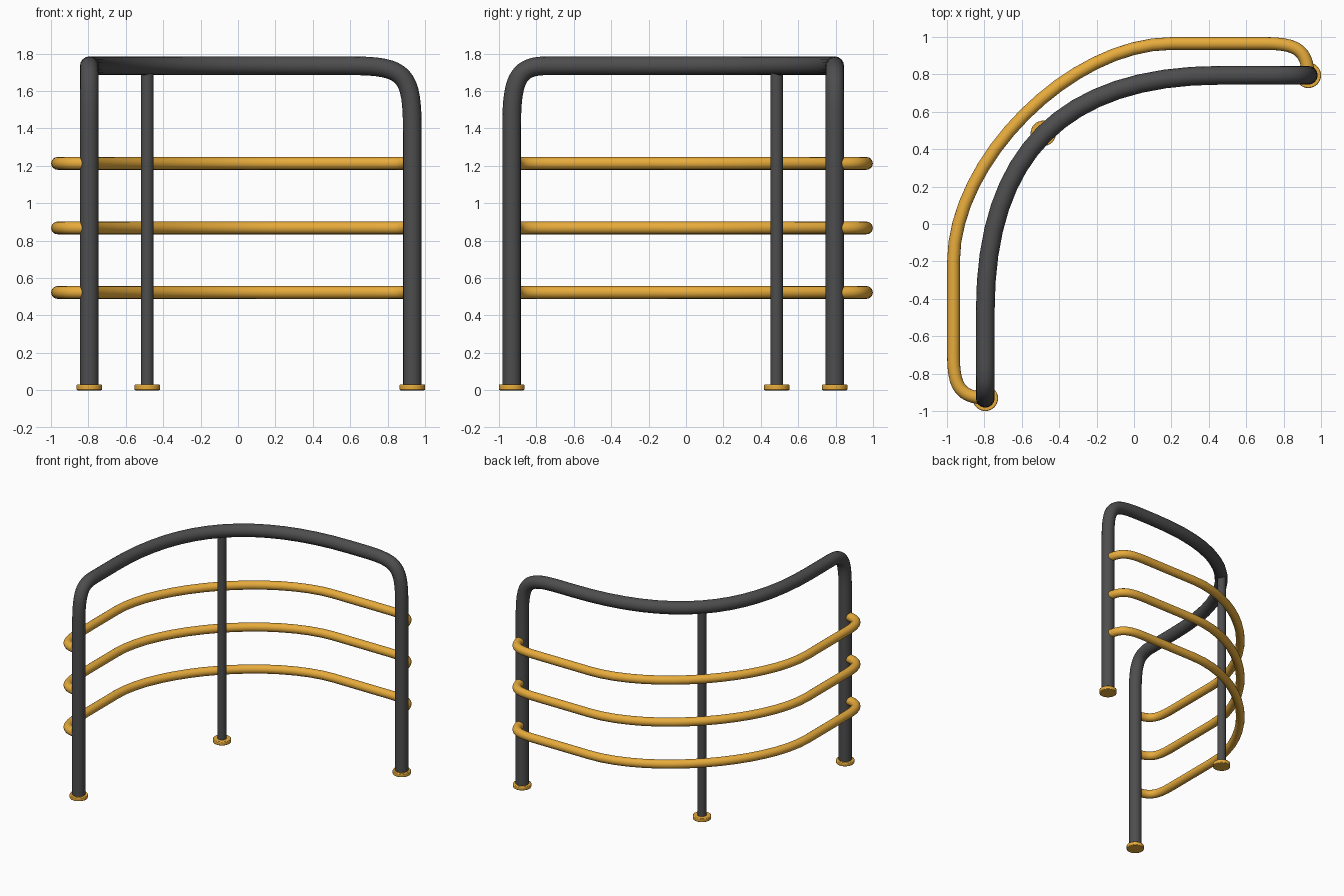
import bpy
from mathutils import Vector

if "Cube" in bpy.data.objects:
    bpy.data.objects.remove(bpy.data.objects["Cube"])


def material(name, color):
    m = bpy.data.materials.new(name)
    m.diffuse_color = color
    m.use_nodes = True
    m.node_tree.nodes["Principled BSDF"].inputs["Base Color"].default_value = m.diffuse_color
    return m


DARK = material("dark_metal", (0.075, 0.075, 0.075, 1))
GOLD = material("amber_metal", (0.80, 0.41, 0.045, 1))


def tube(name, knots, radius, mat):
    """Bezier tube; each knot is (point, handle_in, handle_out)."""
    cu = bpy.data.curves.new(name, 'CURVE')
    cu.dimensions = '3D'
    cu.resolution_u = 16
    cu.bevel_depth = radius
    cu.bevel_resolution = 6
    cu.use_fill_caps = True
    sp = cu.splines.new('BEZIER')
    sp.bezier_points.add(len(knots) - 1)
    for bp, (p, a, b) in zip(sp.bezier_points, knots):
        bp.handle_left_type = bp.handle_right_type = 'FREE'
        bp.co, bp.handle_left, bp.handle_right = Vector(p), Vector(a), Vector(b)
    ob = bpy.data.objects.new(name, cu)
    bpy.context.collection.objects.link(ob)
    cu.materials.append(mat)
    bpy.ops.object.select_all(action='DESELECT')
    ob.select_set(True)
    bpy.context.view_layer.objects.active = ob
    bpy.ops.object.convert(target='MESH')
    bpy.ops.object.shade_smooth_by_angle()


def cylinder(name, x, y, z0, z1, r, mat, bevel=0):
    bpy.ops.mesh.primitive_cylinder_add(vertices=32, radius=r, depth=z1 - z0,
                                        location=(x, y, (z0 + z1) / 2))
    ob = bpy.context.object
    ob.name = name
    ob.data.materials.append(mat)
    if bevel:
        mod = ob.modifiers.new("bevel", 'BEVEL')
        mod.width, mod.segments = bevel, 2
    bpy.ops.object.shade_smooth_by_angle()


# Main frame: two legs joined by a curved top bar
T = 1.735
tube("main_frame", [
    ((-.795, -.932, .02), (-.795, -.932, .02), (-.795, -.932, .5)),
    ((-.795, -.932, 1.42), (-.795, -.932, 1.0), (-.795, -.932, 1.68)),
    ((-.795, -.74, T), (-.795, -.89, T), (-.795, -.65, T)),
    ((-.795, -.46, T), (-.795, -.55, T), (-.795, .377, T)),
    ((.46, .795, T), (-.377, .795, T), (.50, .795, T)),
    ((.60, .795, T), (.56, .795, T), (.90, .795, T)),
    ((.932, .795, 1.38), (.932, .795, 1.69), (.932, .795, 1.0)),
    ((.932, .795, .02), (.932, .795, .5), (.932, .795, .02)),
], .05, DARK)

# Middle support post
cylinder("middle_post", -.485, .485, .02, 1.71, .033, DARK)

# Feet
for i, (x, y) in enumerate([(-.795, -.932), (.932, .795), (-.485, .485)]):
    cylinder(f"foot_{i + 1}", x, y, 0, .031, .068, GOLD, .005)

# Three bowed rails
E = .965
for i, z in enumerate((.523, .868, 1.213)):
    tube(f"rail_{i + 1}", [
        ((-.795, -.932, z), (-.795, -.932, z), (-.93, -.925, z)),
        ((-E, -.70, z), (-E, -.87, z), (-E, -.55, z)),
        ((-E, -.20, z), (-E, -.40, z), (-E, .34, z)),
        ((.20, E, z), (-.34, E, z), (.40, E, z)),
        ((.70, E, z), (.55, E, z), (.87, E, z)),
        ((.932, .795, z), (.925, .93, z), (.932, .795, z)),
    ], .034, GOLD)
